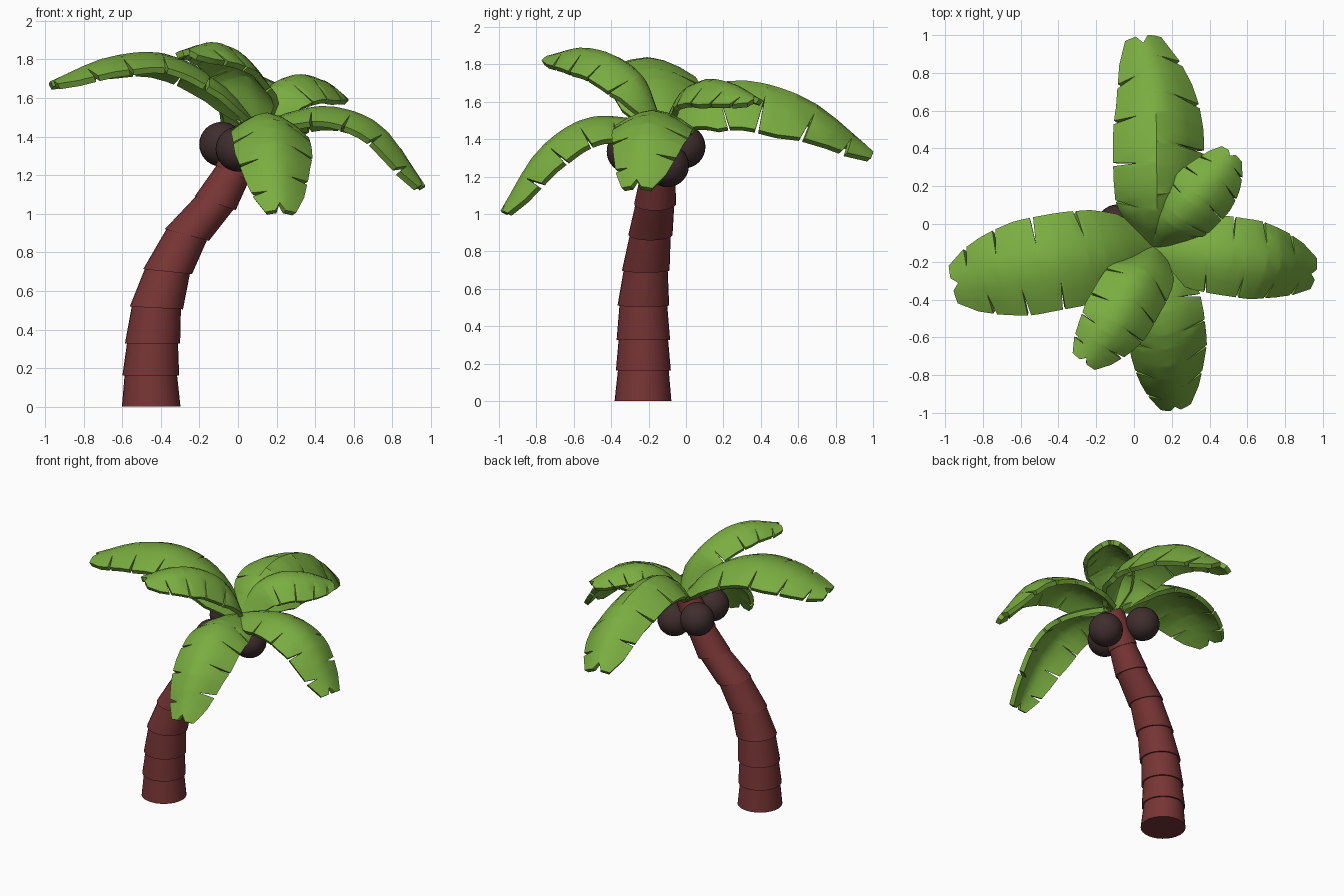
import bpy, bmesh, math
from mathutils import Vector

if "Cube" in bpy.data.objects:
    bpy.data.objects.remove(bpy.data.objects["Cube"])


def material(name, rgb):
    m = bpy.data.materials.new(name)
    m.diffuse_color = (*rgb, 1)
    m.use_nodes = True
    m.node_tree.nodes["Principled BSDF"].inputs["Base Color"].default_value = m.diffuse_color
    return m


BARK = material("red_brown_bark", (0.185, 0.035, 0.035))
LEAF = material("leaf_green", (0.195, 0.42, 0.052))
NUT = material("dark_brown_nut", (0.05, 0.027, 0.027))


def finish(name, bm, mat, thickness=0, angle=35):
    """Turn a bmesh into an object, optionally thickened, with sharp edges kept."""
    me = bpy.data.meshes.new(name)
    bm.to_mesh(me)
    bm.free()
    me.materials.append(mat)
    ob = bpy.data.objects.new(name, me)
    bpy.context.collection.objects.link(ob)
    bpy.ops.object.select_all(action='DESELECT')
    ob.select_set(True)
    bpy.context.view_layer.objects.active = ob
    if thickness:
        mod = ob.modifiers.new("thickness", 'SOLIDIFY')
        mod.thickness = thickness
        mod.offset = -1
        bpy.ops.object.modifier_apply(modifier=mod.name)
    bpy.ops.object.shade_smooth_by_angle(angle=math.radians(angle))
    return ob


# Trunk: stacked tapered segments, each wider at its bottom (x, y, z, radius, tilt)
JOINTS = [(-.45, -.23, 0, .152, 0), (-.452, -.228, .163, .147, 0),
          (-.443, -.228, .328, .143, 0), (-.423, -.228, .512, .138, 3),
          (-.365, -.215, .70, .127, 6), (-.265, -.19, .89, .118, 15),
          (-.118, -.165, 1.055, .112, 19), (-.027, -.15, 1.21, .10, 25),
          (.08, -.135, 1.43, .09, 30)]
SIDES = 28


def ring(bm, joint, radius, lift=0):
    x, y, z, _, tilt = joint
    a = math.radians(tilt)
    c = Vector((x, y, z)) + lift * Vector((math.sin(a), 0, math.cos(a)))
    u, v = Vector((math.cos(a), 0, -math.sin(a))), Vector((0, 1, 0))
    steps = [2 * math.pi * i / SIDES for i in range(SIDES)]
    return [bm.verts.new(c + radius * (math.cos(s) * u + math.sin(s) * v)) for s in steps]


for n, (low, high) in enumerate(zip(JOINTS, JOINTS[1:])):
    bm = bmesh.new()
    a = ring(bm, low, low[3])
    b = ring(bm, high, high[3] * 0.92, 0.008)
    for i in range(SIDES):
        j = (i + 1) % SIDES
        bm.faces.new((a[i], a[j], b[j], b[i]))
    bm.faces.new(a[::-1])
    bm.faces.new(b)
    finish(f"trunk_segment_{n + 1}", bm, BARK)

# Coconuts under the crown
for n, c in enumerate([(-.085, -.012, 1.36), (.0, -.308, 1.335), (.165, -.1, 1.26)]):
    bm = bmesh.new()
    bmesh.ops.create_uvsphere(bm, u_segments=28, v_segments=16, radius=.116)
    bmesh.ops.translate(bm, verts=bm.verts, vec=c)
    finish(f"coconut_{n + 1}", bm, NUT)


# Fronds: drooping arched strips with narrow notches cut in both sides
def spline(pts, t):
    """Point on a Catmull-Rom curve, t from 0 to 1."""
    p = [2 * pts[0] - pts[1]] + pts + [2 * pts[-1] - pts[-2]]
    f = max(0, min(t, 1)) * (len(pts) - 1)
    i = min(int(f), len(pts) - 2)
    s = f - i
    a, b, c, d = p[i:i + 4]
    return .5 * (2 * b + (c - a) * s + (2 * a - 5 * b + 4 * c - d) * s ** 2
                 + (3 * b - a - 3 * c + d) * s ** 3)


PROFILE = [(0, .35), (.15, .82), (.3, .96), (.45, 1), (.68, 1), (.83, .86), (.93, .66), (1, .4)]
NOTCH = {-1: (.3, .52, .7, .86), 1: (.38, .6, .78, .92)}
HALF = .008


def width(t):
    for (t0, w0), (t1, w1) in zip(PROFILE, PROFILE[1:]):
        if t <= t1:
            return w0 + (w1 - w0) * (t - t0) / (t1 - t0)
    return PROFILE[-1][1]


def frond(name, pts, left, right):
    """left and right are (width, droop) of each half, seen along the frond."""
    pts = [Vector(p) for p in pts]
    cuts = [n for side in NOTCH.values() for n in side]
    rows = [i / 14 for i in range(15) if all(abs(i / 14 - n) > .02 for n in cuts)]
    rows = sorted(rows + [n + d for n in cuts for d in (-HALF, 0, HALF)])
    bm = bmesh.new()
    grid = []
    for t in rows:
        tangent = (spline(pts, t + .01) - spline(pts, t - .01)).normalized()
        side = tangent.cross(Vector((0, 0, 1))).normalized()
        normal = side.cross(tangent)
        line = []
        for k in range(-3, 4):
            sign = 1 if k > 0 else -1
            w, droop = right if k > 0 else left
            u = abs(k) / 3 * width(t) * (.45 if t in NOTCH[sign] else 1)
            # the tip is notched in its middle
            mid = spline(pts, t - (.03 if t == 1 and k == 0 else 0))
            line.append(bm.verts.new(mid + side * sign * w * u
                                     - normal * droop * u ** 1.7))
        grid.append(line)
    for r0, r1 in zip(grid, grid[1:]):
        for k in range(6):
            bm.faces.new((r0[k], r0[k + 1], r1[k + 1], r1[k]))
    finish(name, bm, LEAF, .033)


ROOT = (.1, -.12, 1.46)
frond("back_frond", [ROOT, (.12, .03, 1.64), (.12, .3, 1.715), (.11, .66, 1.61), (.04, 1.0, 1.34)],
      (.23, .1), (.25, .25))
frond("back_right_frond", [ROOT, (.17, -.02, 1.64), (.29, .1, 1.72), (.42, .24, 1.70), (.52, .38, 1.62)],
      (.16, .07), (.18, .13))
frond("right_frond", [ROOT, (.28, -.15, 1.53), (.5, -.18, 1.555), (.75, -.22, 1.45), (.965, -.27, 1.15)],
      (.22, .1), (.2, .08))
frond("front_frond", [ROOT, (.14, -.35, 1.52), (.165, -.57, 1.5), (.19, -.8, 1.33), (.22, -.99, 1.02)],
      (.215, .13), (.195, .1))
frond("front_left_frond", [ROOT, (.07, -.22, 1.70), (-.02, -.37, 1.84), (-.13, -.55, 1.89), (-.27, -.73, 1.85)],
      (.19, .13), (.18, .08))
frond("left_frond", [ROOT, (-.1, -.15, 1.69), (-.38, -.19, 1.83), (-.68, -.25, 1.81), (-.965, -.32, 1.69)],
      (.26, .08), (.25, .1))
